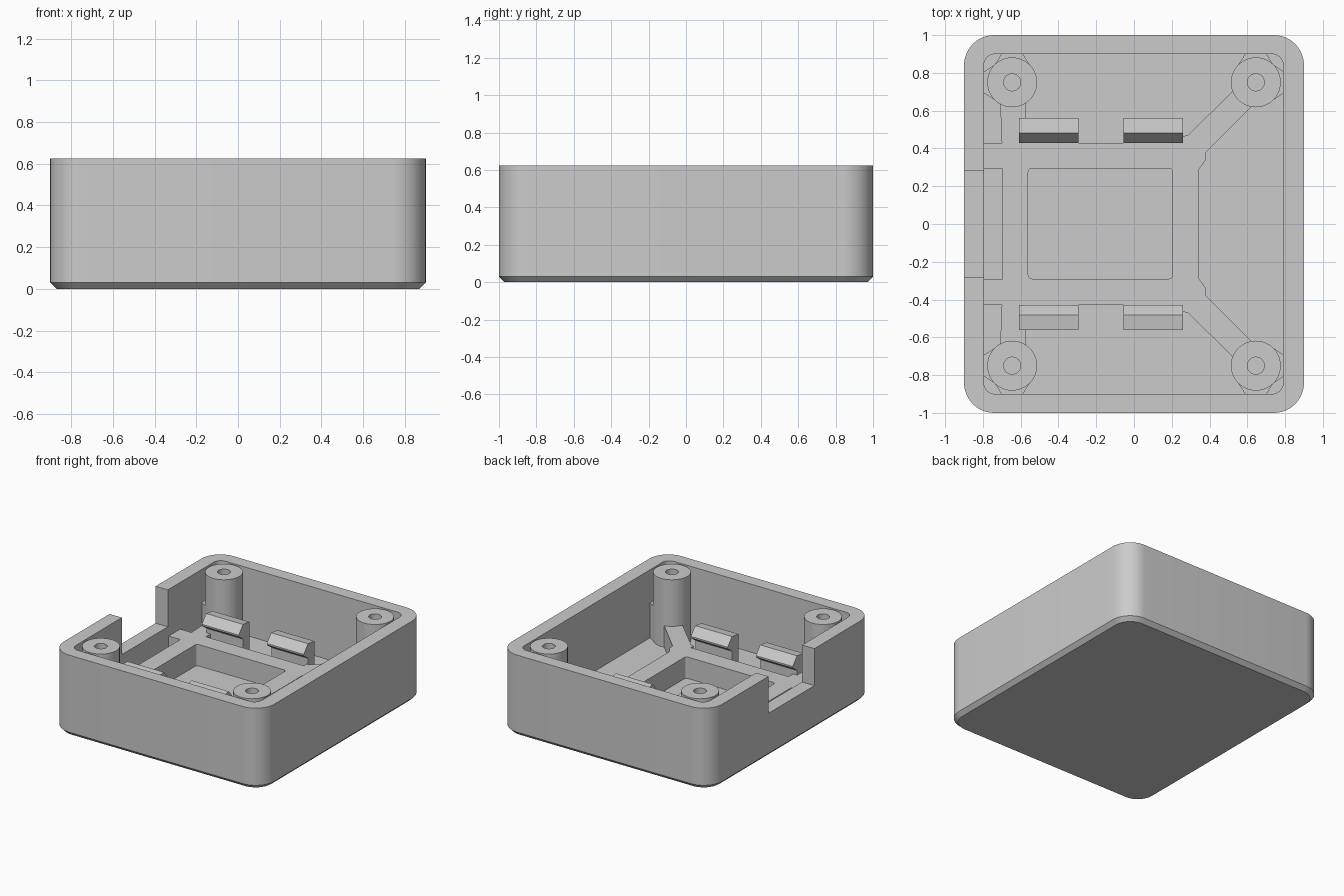
import bpy, bmesh, math

cube = bpy.data.objects.get("Cube")
if cube:
    bpy.data.objects.remove(cube, do_unlink=True)

# One plain grey plastic
GREY = (0.6, 0.6, 0.6, 1.0)
plastic = bpy.data.materials.new("light_grey_plastic")
plastic.use_nodes = True
plastic.diffuse_color = GREY
plastic.node_tree.nodes["Principled BSDF"].inputs["Base Color"].default_value = GREY

# Main heights
RIM, NOTCH, FLOOR, PLATE, RIB = 0.625, 0.34, 0.1, 0.265, 0.37
SUNK = FLOOR - 0.02
BOSS_X, BOSS_Y, BOSS_R, HOLE_R = 0.645, 0.75, 0.132, 0.045


def activate(obj):
    bpy.ops.object.select_all(action='DESELECT')
    obj.select_set(True)
    bpy.context.view_layer.objects.active = obj


def finish(name, bm, smooth=False):
    bmesh.ops.recalc_face_normals(bm, faces=bm.faces)
    mesh = bpy.data.meshes.new(name)
    bm.to_mesh(mesh)
    bm.free()
    mesh.materials.append(plastic)
    obj = bpy.data.objects.new(name, mesh)
    bpy.context.collection.objects.link(obj)
    if smooth:
        activate(obj)
        bpy.ops.object.shade_smooth_by_angle(angle=math.radians(30))
    return obj


def loft(name, loops, smooth=False):
    """Skin a stack of equal point loops and cap both ends."""
    bm = bmesh.new()
    rings = [[bm.verts.new(p) for p in loop] for loop in loops]
    n = len(rings[0])
    for a, b in zip(rings, rings[1:]):
        for i in range(n):
            j = (i + 1) % n
            bm.faces.new((a[i], a[j], b[j], b[i]))
    bm.faces.new(rings[0][::-1])
    bm.faces.new(rings[-1])
    return finish(name, bm, smooth)


def prism(name, outline, z0, z1):
    return loft(name, [[(x, y, z) for x, y in outline] for z in (z0, z1)])


def rounded(x0, x1, y0, y1, r, steps=12):
    """Rounded rectangle outline."""
    pts = []
    corners = ((x1 - r, y1 - r), (x0 + r, y1 - r), (x0 + r, y0 + r), (x1 - r, y0 + r))
    for k, (cx, cy) in enumerate(corners):
        for i in range(steps + 1):
            a = math.pi / 2 * (k + i / steps)
            pts.append((cx + r * math.cos(a), cy + r * math.sin(a)))
    return pts


def circle(x, y, r, z, n=48):
    return [(x + r * math.cos(2 * math.pi * i / n), y + r * math.sin(2 * math.pi * i / n), z)
            for i in range(n)]


def cut(obj, cutter):
    mod = obj.modifiers.new("cut", 'BOOLEAN')
    mod.operation = 'DIFFERENCE'
    mod.solver = 'EXACT'
    mod.object = cutter
    activate(obj)
    bpy.ops.object.modifier_apply(modifier=mod.name)
    bpy.data.objects.remove(cutter, do_unlink=True)


# Tray: chamfered foot, outer wall, rim, inner wall and floor in one skin
outer = rounded(-0.9, 0.9, -1, 1, 0.16)
foot = rounded(-0.87, 0.87, -0.97, 0.97, 0.13)
inner = rounded(-0.795, 0.79, -0.9, 0.9, 0.06)
levels = ((foot, 0), (outer, 0.03), (outer, RIM), (inner, RIM), (inner, FLOOR))
tray = loft("tray", [[(x, y, z) for x, y in loop] for loop, z in levels])
cut(tray, prism("notch_cutter", [(-1, -0.28), (-0.75, -0.28), (-0.75, 0.28), (-1, 0.28)], NOTCH, 1))
activate(tray)
bpy.ops.object.shade_smooth_by_angle(angle=math.radians(30))

# Raised plate with arms to the corner posts and a central window
half = [(-0.695, 0.29), (-0.8, 0.29), (-0.8, 0.43), (-0.7, 0.43), (-0.71, 0.68),
        (-0.57, 0.68), (-0.575, 0.43), (0.26, 0.43), (0.26, 0.465), (0.285, 0.47),
        (0.53, 0.71), (0.62, 0.62), (0.38, 0.38), (0.38, 0.34), (0.345, 0.29)]
plate = prism("raised_plate", half + [(x, -y) for x, y in reversed(half)], SUNK, PLATE)
cut(plate, prism("window_cutter", rounded(-0.56, 0.205, -0.29, 0.295, 0.02, 4), 0, 1))

# Screw posts, each tied to its two walls by tapered ribs
for sx, side in ((-1, "right"), (1, "left")):
    for sy, end in ((-1, "front"), (1, "back")):
        x, y = sx * BOSS_X, sy * BOSS_Y
        stack = ((BOSS_R, SUNK), (BOSS_R, RIM), (HOLE_R, RIM), (HOLE_R, 0.2))
        loft(f"{end}_{side}_screw_post", [circle(x, y, r, z) for r, z in stack], True)
        t = 0.093
        prism(f"{end}_{side}_end_rib",
              [(x - t, y + sy * t), (x + t, y + sy * t),
               (x + 0.05, sy * 0.91), (x - 0.05, sy * 0.91)], SUNK, RIB)
        prism(f"{end}_{side}_side_rib",
              [(x + sx * t, y - t), (x + sx * t, y + t),
               (sx * 0.805, y + 0.05), (sx * 0.805, y - 0.05)], SUNK, RIB)

# Snap clips: upright post with an inward hook
profile = [(0.56, SUNK), (0.56, 0.405), (0.482, 0.415), (0.43, 0.352), (0.43, 0.34),
           (0.485, 0.3), (0.485, SUNK)]
for sy, end in ((-1, "front"), (1, "back")):
    for x0, x1, side in ((-0.61, -0.295, "right"), (-0.055, 0.26, "left")):
        loft(f"{end}_{side}_clip", [[(x, sy * y, z) for y, z in profile] for x in (x0, x1)])
